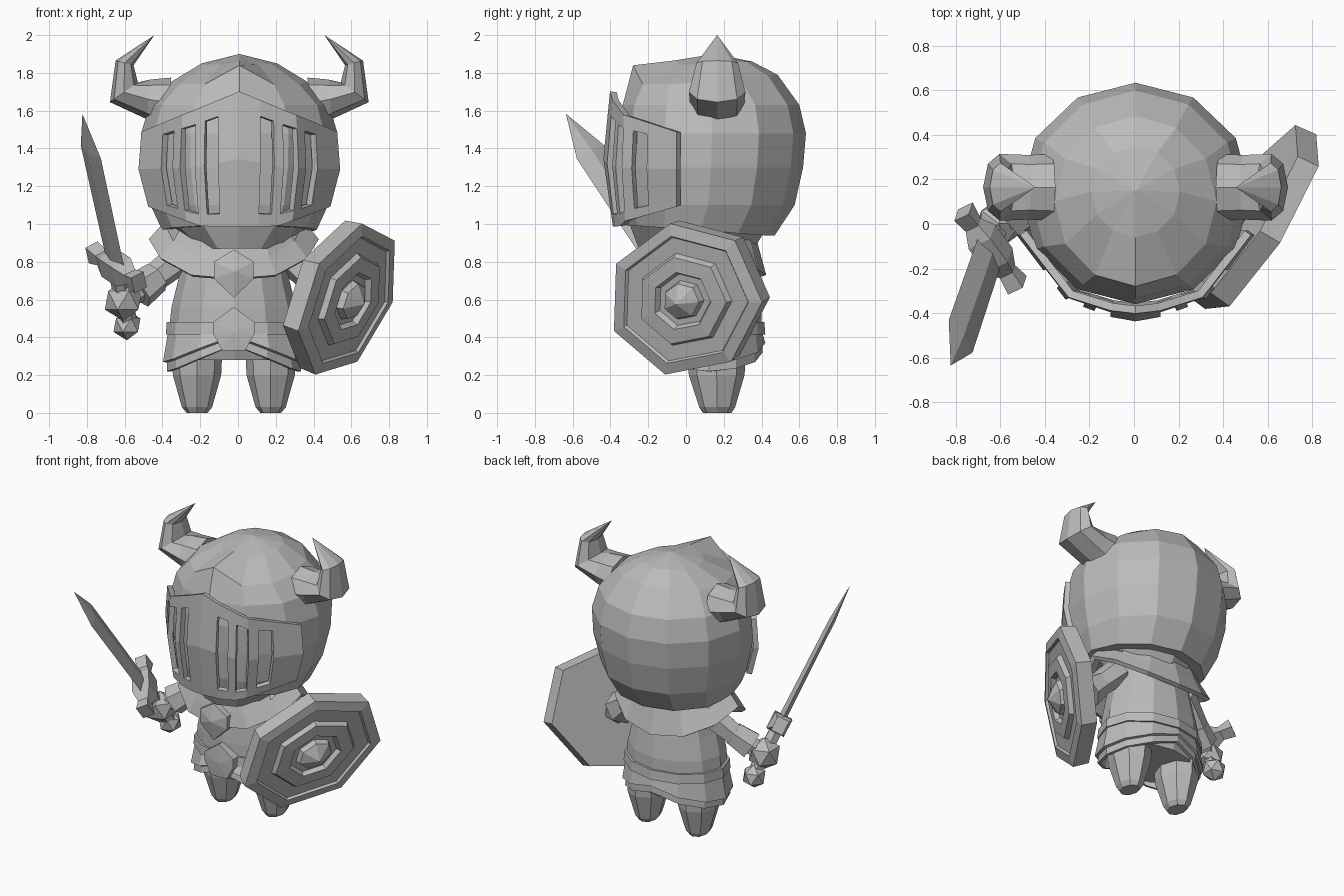
import bpy, bmesh
from math import sin, cos, pi, radians
from mathutils import Vector as V

if "Cube" in bpy.data.objects:
    bpy.data.objects.remove(bpy.data.objects["Cube"])

steel = bpy.data.materials.new("steel_grey")
steel.use_nodes = True
GREY = (0.5, 0.5, 0.5, 1)
steel.diffuse_color = GREY
steel.node_tree.nodes["Principled BSDF"].inputs["Base Color"].default_value = GREY
HEAD, BODY = 0.007, -0.022  # sideways centres of head and body


def finish(name, bm):
    bmesh.ops.recalc_face_normals(bm, faces=bm.faces)
    me = bpy.data.meshes.new(name)
    bm.to_mesh(me)
    bm.free()
    me.materials.append(steel)
    ob = bpy.data.objects.new(name, me)
    bpy.context.collection.objects.link(ob)
    return ob


def loft(name, rings, caps=True):
    """Skin closed rings of points; a one-point ring makes a tip."""
    bm = bmesh.new()
    rows = [[bm.verts.new(p) for p in r] for r in rings]
    for a, b in zip(rows, rows[1:]):
        n = max(len(a), len(b))
        for i in range(n):
            j = (i + 1) % n
            quad = [a[i % len(a)], a[j % len(a)], b[j % len(b)], b[i % len(b)]]
            bm.faces.new(list(dict.fromkeys(quad)))
    if caps:
        for r in (rows[0], rows[-1]):
            if len(r) > 2:
                bm.faces.new(r)
    return finish(name, bm)


def ring(z, hw, yf, yb, x=BODY, n=12):
    """Level ring starting at the front; z may be a list running front to back."""
    out = []
    for i in range(n):
        a = 2 * pi * i / n
        h = z[min(i, n - i)] if isinstance(z, list) else z
        out.append(V((x + hw * sin(a), (yf + yb) / 2 - (yb - yf) / 2 * cos(a), h)))
    return out


def tube(name, path, n=6):
    """Tapered limb through (point, radius) pairs."""
    pts = [V(p) for p, r in path]
    d = (pts[-1] - pts[0]).normalized()
    u = d.cross(V((0, 1, 0.2))).normalized()
    w = d.cross(u)
    return loft(name, [[p + (u * cos(2 * pi * i / n) + w * sin(2 * pi * i / n)) * r
                        for i in range(n)] for p, (q, r) in zip(pts, path)])


def thicken(ob, t, offset=-1):
    m = ob.modifiers.new("thickness", "SOLIDIFY")
    m.thickness, m.offset = t, offset
    return ob


# Helmet
brow = [1.84, 1.74, 1.74, 1.75, 1.76, 1.785, 1.79]
crown = [1.866, 1.845, 1.845, 1.85, 1.855, 1.86, 1.86]
loft("helmet", [ring([0.99, 0.99, 0.98, 0.97, 0.95, 0.94, 0.94], 0.41, -0.31, 0.47, HEAD),
                ring(1.10, 0.47, -0.34, 0.575, HEAD), ring(1.30, 0.515, -0.355, 0.62, HEAD),
                ring(1.48, 0.52, -0.36, 0.635, HEAD), ring(1.63, 0.475, -0.335, 0.60, HEAD),
                ring(brow, 0.365, -0.28, 0.485, HEAD), ring(crown, 0.2, -0.06, 0.35, HEAD),
                [V((HEAD, 0.15, 1.9))]])
loft("chin", [ring(1.03, 0.42, -0.31, 0.46, HEAD), ring(0.87, 0.23, -0.25, 0.36, HEAD)])

# Visor with vertical slits
half = [0.11, 0.18, 0.23, 0.30, 0.34, 0.40, 0.52]
xs = [-x for x in reversed(half)] + [0] + half


def visor_point(x, t):
    a = abs(x)
    if a < 0.11:
        y = -0.42 + 0.2 * a
    elif a < 0.30:
        y = -0.40 + (a - 0.11) * 0.37
    else:
        y = -0.33 + (a - 0.30) * 1.32
    top, low = 1.70 - 0.41 * a, 0.99 + max(0, a - 0.22) * 0.35
    s = 1 - 0.1 * max(0, 2 * t - 1) - 0.03 * max(0, 1 - 2 * t)
    y += (0.05 * max(0, 2 * t - 1) + 0.035 * max(0, 1 - 2 * t)) * (1 - a / 0.52)
    return V((HEAD + x * s, y, top + (low - top) * t))


bm = bmesh.new()
levels = [0, 0.13, 0.5, 0.9, 1]
grid = [[bm.verts.new(visor_point(x, t)) for x in xs] for t in levels]
slits = {half[0] + half[1], half[2] + half[3], half[4] + half[5]}
for r in range(4):
    for c in range(len(xs) - 1):
        if r in (1, 2) and abs(xs[c] + xs[c + 1]) in slits:
            continue
        bm.faces.new([grid[r][c], grid[r][c + 1], grid[r + 1][c + 1], grid[r + 1][c]])
visor = finish("visor", bm)
thicken(visor, 0.035, 0)

# Horns: each ring spans an inner and an outer point with a half depth
spans = [((0.36, 1.775), (0.40, 1.51), 0.15), ((0.47, 1.765), (0.49, 1.555), 0.145),
         ((0.537, 1.75), (0.685, 1.645), 0.15), ((0.56, 1.84), (0.655, 1.865), 0.11)]
for side, s in (("left", 1), ("right", -1)):
    rings = []
    for a, b, d in spans:
        a, b = V((HEAD + s * a[0], 0.165, a[1])), V((HEAD + s * b[0], 0.165, b[1]))
        rings.append([(a + b) / 2 + (b - a) / 2 * cos(i * pi / 4)
                      + V((0, d * sin(i * pi / 4), 0)) for i in range(8)])
    loft(side + "_horn", rings + [[V((HEAD + s * 0.45, 0.165, 2.0))]])

# Torso, belt and layered skirt
loft("torso", [ring(0.28, 0.30, -0.08, 0.36), ring(0.42, 0.345, -0.14, 0.40),
               ring(0.56, 0.33, -0.14, 0.40), ring(0.70, 0.295, -0.13, 0.38),
               ring(0.92, 0.25, -0.10, 0.34)])
loft("belt", [ring(0.415, 0.36, -0.16, 0.42), ring(0.48, 0.355, -0.155, 0.415)])
hem = [0.36, 0.29, 0.235, 0.22, 0.235, 0.27, 0.32]
skirt = loft("skirt", [ring(0.43, 0.345, -0.145, 0.40), ring(hem, 0.355, -0.16, 0.405)], False)
thicken(skirt, 0.02)
upper = loft("skirt_upper_layer", [ring(0.42, 0.35, -0.15, 0.405),
             ring([h + 0.05 for h in hem], 0.375, -0.175, 0.42)], False)
thicken(upper, 0.02)

# Collar cape drooping at front and back
droop = [0.71, 0.73, 0.82, 0.92, 0.84, 0.76, 0.73]
collar = loft("collar", [ring(0.97, 0.33, -0.17, 0.36), ring([z + 0.09 for z in droop], 0.37, -0.22, 0.40),
                         ring(droop, 0.45, -0.24, 0.425)], False)
thicken(collar, 0.03)


# Brooch and buckle plates
def plate(name, outline, y, depth, peak):
    back = [V((BODY + x, y, z)) for x, z in outline]
    front = [p - V((0, depth, 0)) for p in back]
    mid = sum(front, V()) / len(front) - V((0, peak, 0))
    loft(name, [back, front, [mid]])


plate("brooch", [(0, 0.865), (0.105, 0.80), (0.105, 0.71), (0, 0.61), (-0.105, 0.71), (-0.105, 0.80)],
      -0.18, 0.06, 0.03)
plate("buckle", [(0, 0.56), (0.11, 0.48), (0.11, 0.42), (0.06, 0.33), (-0.06, 0.33),
                 (-0.11, 0.42), (-0.11, 0.48)], -0.12, 0.06, 0.01)

# Legs
for side, s in (("left", 1), ("right", -1)):
    x = BODY + s * 0.195
    loft(side + "_leg", [ring(0, 0.055, 0.09, 0.24, x, 8), ring(0.03, 0.08, 0.07, 0.26, x, 8),
                         ring(0.20, 0.128, 0.015, 0.31, x, 8), ring(0.36, 0.135, 0.0, 0.32, x, 8)])

# Arms with cuffs
tube("right_arm", [((-0.27, 0.15, 0.85), 0.09), ((-0.45, 0.09, 0.71), 0.075), ((-0.60, 0.01, 0.60), 0.06)])
tube("right_cuff", [((-0.43, 0.09, 0.72), 0.085), ((-0.53, 0.04, 0.645), 0.10)])
tube("left_arm", [((0.25, 0.15, 0.85), 0.09), ((0.38, 0.11, 0.72), 0.08), ((0.50, 0.06, 0.62), 0.07)])
tube("left_cuff", [((0.37, 0.11, 0.73), 0.085), ((0.45, 0.08, 0.66), 0.11)])


def ball(name, centre, r):
    bm = bmesh.new()
    bmesh.ops.create_icosphere(bm, subdivisions=1, radius=r)
    bmesh.ops.translate(bm, verts=bm.verts, vec=centre)
    finish(name, bm)


# Sword in its own frame: along the blade, across it, through it
guard = V((-0.645, -0.11, 0.77))
along = V((-0.18, -0.53, 0.82)).normalized()
across = V((0.56, -0.72, -0.41))
across = (across - along * across.dot(along)).normalized()
through = along.cross(across)


def section(t, w, d):
    c = guard + along * t
    return [c + across * w, c + through * d, c - across * w, c - through * d]


def box_section(s, w, d):
    c = guard + across * s
    return [c + along * w + through * d, c + along * w - through * d,
            c - along * w - through * d, c - along * w + through * d]


loft("blade", [section(0, 0.09, 0.025), section(0.74, 0.097, 0.02), [guard + along * 0.985]])
loft("crossguard", [box_section(s, w, d) for s, w, d in (
    (-0.22, 0.05, 0.04), (-0.14, 0.03, 0.035), (-0.07, 0.06, 0.06),
    (0.07, 0.06, 0.06), (0.14, 0.03, 0.035), (0.22, 0.05, 0.04))])
tube("grip", [(guard, 0.045), (guard - along * 0.37, 0.05)])
ball("right_hand", guard - along * 0.21, 0.11)
ball("pommel", guard - along * 0.37 + V((-0.01, 0, 0)), 0.08)
ball("left_hand", V((0.48, 0.07, 0.63)), 0.09)

# Seven-sided shield: stepped rings on a leaning plane
centre = V((0.56, 0.008, 0.607))
normal = V((1, -0.58, -0.29)).normalized()


def shield_ring(r, h):
    out = []
    for i in range(7):
        a = radians(101) + 2 * pi * i / 7
        u, v = r * cos(a), r * sin(a)
        out.append(centre + V((0.58 * u + 0.29 * v, u, v)) + normal * h)
    return out


steps = [(0.40, -0.075), (0.41, 0.03), (0.345, 0.045), (0.335, 0.03), (0.25, 0.03),
         (0.235, 0.06), (0.155, 0.065), (0.14, 0.035), (0.105, 0.035), (0.095, 0.07)]
loft("shield", [shield_ring(r, h) for r, h in steps] + [[centre + normal * 0.13]])
